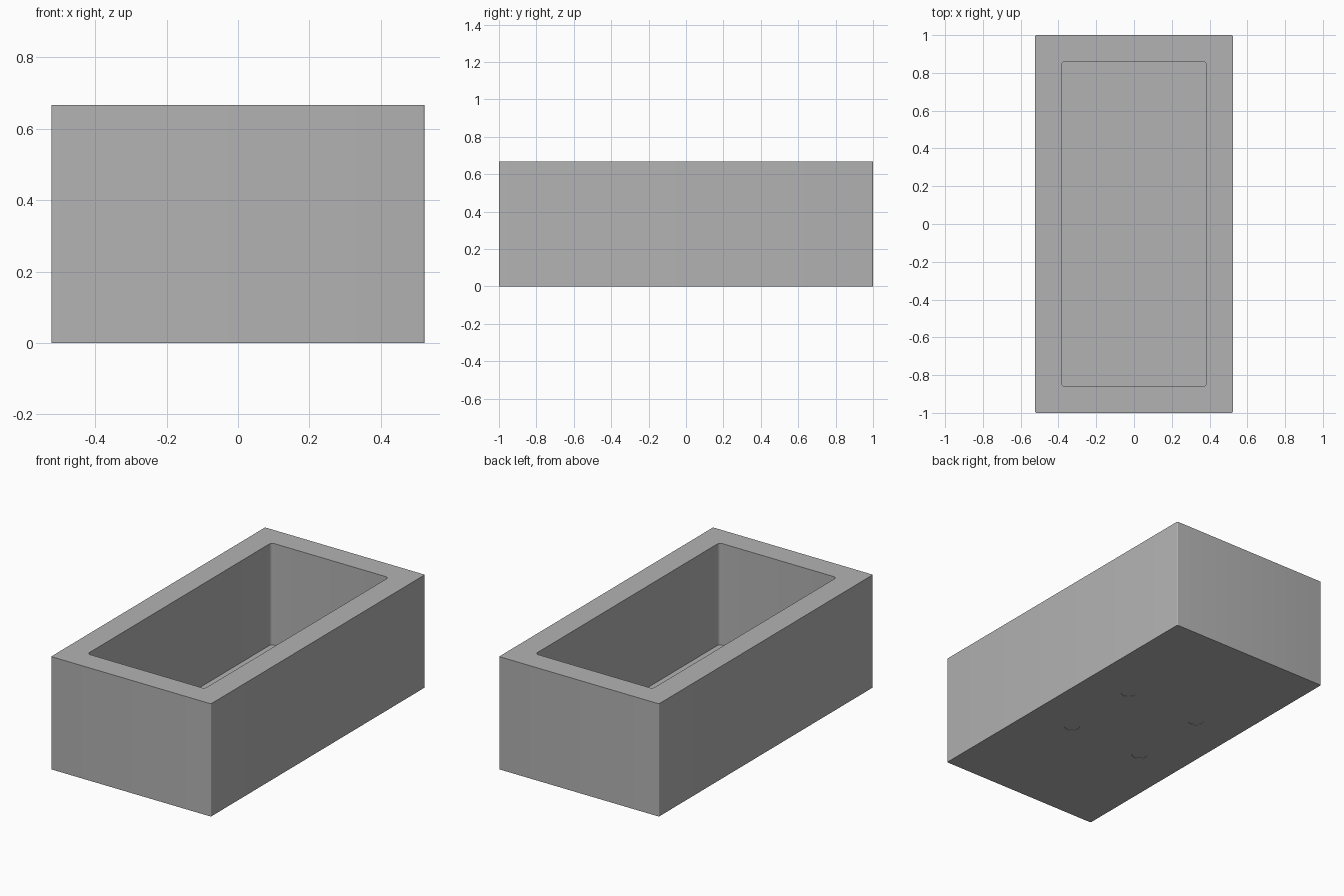
import bpy
import bmesh
import math

if "Cube" in bpy.data.objects:
    bpy.data.objects.remove(bpy.data.objects["Cube"], do_unlink=True)

HEIGHT = 0.667
FLOOR = 0.066

grey = bpy.data.materials.new("plain grey")
grey.use_nodes = True
colour = (0.45, 0.45, 0.45, 1)
grey.diffuse_color = colour
grey.node_tree.nodes["Principled BSDF"].inputs["Base Color"].default_value = colour


def rounded_rect(half_x, half_y, radius, steps=6):
    """Counter-clockwise outline with rounded corners."""
    points = []
    for quarter, (sx, sy) in enumerate([(1, 1), (-1, 1), (-1, -1), (1, -1)]):
        for i in range(steps + 1):
            a = (quarter + i / steps) * math.pi / 2
            points.append((sx * (half_x - radius) + radius * math.cos(a),
                           sy * (half_y - radius) + radius * math.sin(a)))
    return points


def finish(bm, name):
    bmesh.ops.recalc_face_normals(bm, faces=bm.faces)
    mesh = bpy.data.meshes.new(name)
    bm.to_mesh(mesh)
    bm.free()
    mesh.materials.append(grey)
    obj = bpy.data.objects.new(name, mesh)
    bpy.context.collection.objects.link(obj)
    return obj


# Open box: outer wall, flat rim, inner wall and raised floor
outer = rounded_rect(0.523, 1.0, 0.006)
inner = rounded_rect(0.384, 0.86, 0.02)
bm = bmesh.new()
rings = [[bm.verts.new((x, y, z)) for x, y in outline]
         for outline, z in [(outer, 0), (outer, HEIGHT), (inner, HEIGHT), (inner, FLOOR)]]
for low, high in zip(rings, rings[1:]):
    for i in range(len(low)):
        j = (i + 1) % len(low)
        bm.faces.new((low[i], low[j], high[j], high[i]))
bm.faces.new(rings[0])
bm.faces.new(rings[-1])
planter = finish(bm, "planter_box")

# Four very shallow round marks under the base
bm = bmesh.new()
for x in (-0.245, 0.245):
    for y in (-0.245, 0.245):
        made = bmesh.ops.create_cone(bm, cap_ends=True, segments=32,
                                     radius1=0.043, radius2=0.043, depth=0.004)
        bmesh.ops.translate(bm, verts=made["verts"], vec=(x, y, 0))
cutter = finish(bm, "base_mark_cutter")
cutter.hide_render = True
cutter.hide_viewport = True
cutter.display_type = 'WIRE'
cut = planter.modifiers.new("base marks", 'BOOLEAN')
cut.operation = 'DIFFERENCE'
cut.object = cutter
cut.solver = 'EXACT'

# Smooth rounded corners, sharp rim and base edges
bpy.context.view_layer.objects.active = planter
planter.select_set(True)
bpy.ops.object.modifier_apply(modifier=cut.name)
bpy.data.objects.remove(cutter, do_unlink=True)
bpy.ops.object.shade_smooth_by_angle(angle=math.radians(30))
